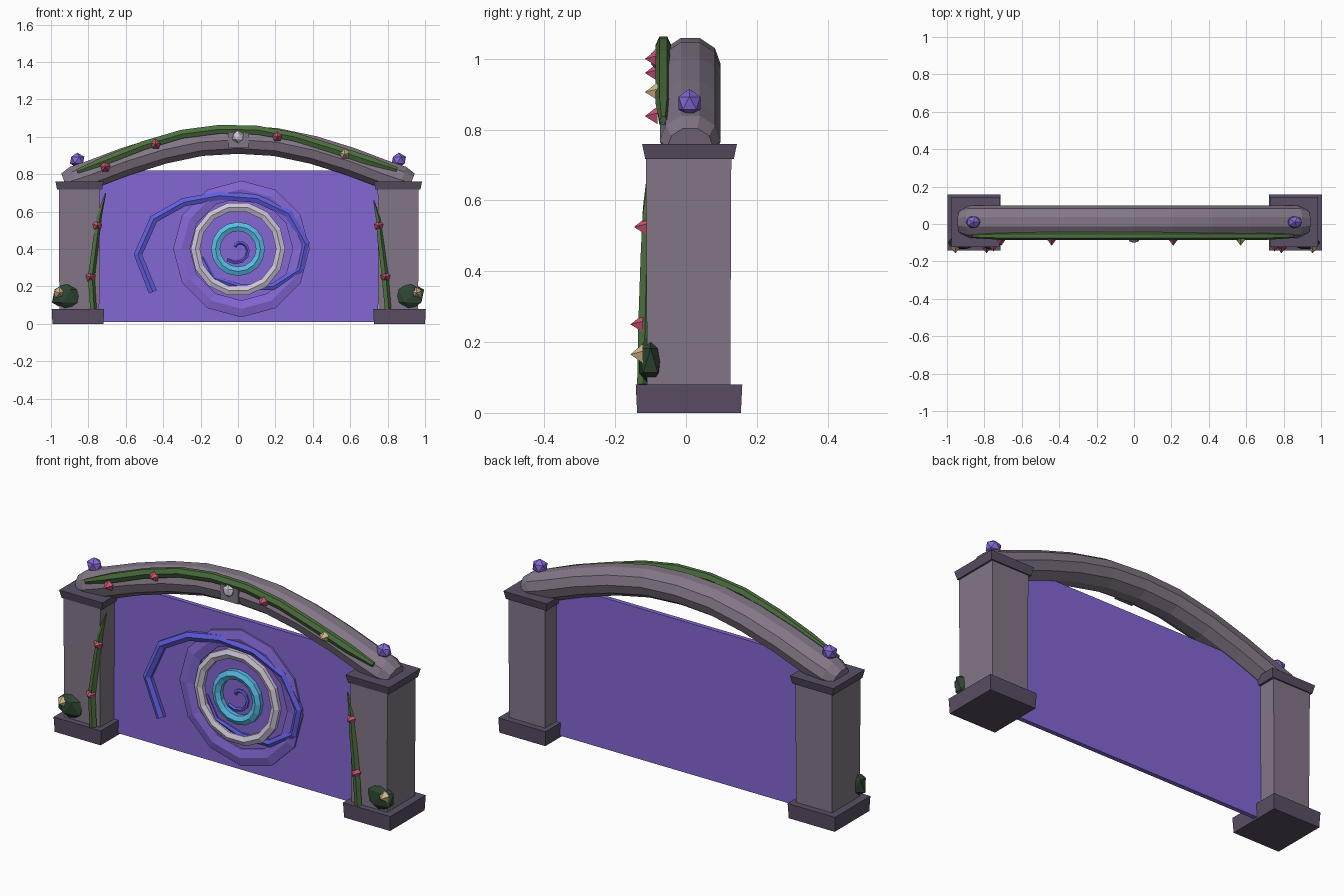
import bpy, bmesh, math
from mathutils import Vector, Matrix

cube = bpy.data.objects.get("Cube")
if cube:
    bpy.data.objects.remove(cube)


def material(name, rgb):
    lin = [(c / 255 / 12.92) if c < 11 else ((c / 255 + 0.055) / 1.055) ** 2.4 for c in rgb]
    m = bpy.data.materials.new(name)
    m.use_nodes = True
    m.diffuse_color = (*lin, 1)
    m.node_tree.nodes["Principled BSDF"].inputs["Base Color"].default_value = (*lin, 1)
    return m


STONE = material("stone", (131, 118, 134))
DARK = material("dark stone", (90, 78, 100))
PURPLE = material("portal purple", (132, 103, 212))
BLUE = material("swirl blue", (97, 93, 224))
WHITE = material("pale ring", (206, 197, 215))
CYAN = material("cyan ring", (88, 188, 230))
VINE = material("vine green", (76, 111, 62))
BUSH = material("bush green", (46, 70, 50))
PINK = material("pink bloom", (200, 83, 117))
CREAM = material("cream bloom", (212, 184, 138))


def finish(name, bm, mat):
    bmesh.ops.recalc_face_normals(bm, faces=bm.faces)
    mesh = bpy.data.meshes.new(name)
    bm.to_mesh(mesh)
    bm.free()
    mesh.materials.append(mat)
    ob = bpy.data.objects.new(name, mesh)
    bpy.context.collection.objects.link(ob)
    return ob


def box(name, mat, low, high, flare=0):
    """Box between two corners; the top can widen by flare."""
    bm = bmesh.new()
    bmesh.ops.create_cube(bm, size=1)
    low, high = Vector(low), Vector(high)
    for v in bm.verts:
        top = v.co.z > 0
        side = Vector((math.copysign(flare, v.co.x), math.copysign(flare, v.co.y), 0))
        v.co = (low + high) / 2 + v.co * (high - low) + (side if top else Vector())
    return finish(name, bm, mat)


def tube(name, mat, path, radii, sides=6, depth=1, closed=False):
    """Sweep a polygon along a path lying mostly in the xz plane."""
    bm = bmesh.new()
    pts = [Vector(p) for p in path]
    n = len(pts)
    rings = []
    for i, p in enumerate(pts):
        ahead = pts[(i + 1) % n] if closed else pts[min(i + 1, n - 1)]
        behind = pts[i - 1] if closed else pts[max(i - 1, 0)]
        t = ahead - behind
        across = Vector((-t.z, 0, t.x)).normalized()
        r = radii[i] if isinstance(radii, list) else radii
        ring = []
        for k in range(sides):
            a = math.tau * (k + 0.5) / sides
            ring.append(bm.verts.new(p + across * r * math.cos(a)
                                     + Vector((0, r * depth * math.sin(a), 0))))
        rings.append(ring)
    for i in range(n if closed else n - 1):
        a, b = rings[i], rings[(i + 1) % n]
        for k in range(sides):
            j = (k + 1) % sides
            bm.faces.new((a[k], a[j], b[j], b[k]))
    if not closed:
        bm.faces.new(rings[0])
        bm.faces.new(rings[-1])
    return finish(name, bm, mat)


def hoop(name, mat, x, z, major, minor, steps, y, depth):
    path = [(x + major * math.cos(math.tau * i / steps), y,
             z + major * math.sin(math.tau * i / steps)) for i in range(steps)]
    return tube(name, mat, path, minor, 6, depth, True)


def gem(name, mat, centre, size):
    bm = bmesh.new()
    bmesh.ops.create_icosphere(bm, subdivisions=1, radius=1)
    for v in bm.verts:
        v.co = Vector(centre) + v.co * Vector(size)
    return finish(name, bm, mat)


def bloom(name, mat, x, y, z, r=0.028):
    """Small cone flower pointing to the front."""
    bm = bmesh.new()
    bmesh.ops.create_cone(bm, cap_ends=True, segments=5, radius1=r, radius2=0, depth=0.036,
                          matrix=Matrix.Translation((x, y, z)) @ Matrix.Rotation(math.pi / 2, 4, 'X'))
    return finish(name, bm, mat)


# Pillars with bases, caps, crystals and bushes
for side, s, shift in (("left", 1, 0), ("right", -1, 0.008)):
    def span(a, b):
        return sorted((s * a + shift, s * b + shift))
    for part, mat, (x0, x1), (y0, y1), (z0, z1), flare in (
            ("base", DARK, span(0.727, 1.0), (-0.138, 0.155), (0, 0.08), -0.004),
            ("pillar", STONE, span(0.75, 0.963), (-0.11, 0.125), (0.07, 0.73), -0.003),
            ("cap", DARK, span(0.735, 0.975), (-0.115, 0.135), (0.717, 0.76), 0.009)):
        box(f"{side}_{part}", mat, (x0, y0, z0), (x1, y1, z1), flare)
    gem(f"{side}_crystal", PURPLE, (s * 0.86, 0.01, 0.875), (0.043, 0.036, 0.04))
    gem(f"{side}_bush", BUSH, (s * 0.919, -0.1, 0.148), (0.085, 0.039, 0.077))
    bloom(f"{side}_bush_bloom", CREAM, s * 0.955, -0.139, 0.165, 0.031)
    bloom(f"{side}_upper_bloom", PINK, s * 0.752, -0.129, 0.525)
    bloom(f"{side}_lower_bloom", PINK, s * 0.788, -0.139, 0.25)

# Arch beam
half = [(0.2, 0.972), (0.4, 0.93), (0.6, 0.868), (0.78, 0.8), (0.875, 0.768), (0.925, 0.75)]
profile = [(-x, z) for x, z in reversed(half)] + [(0, 0.984)] + half
widths = [0.06, 0.079] + [0.079] * 9 + [0.079, 0.06]
tube("arch", STONE, [(x, 0.012, z) for x, z in profile], widths, 10, 1.09)
box("keystone", STONE, (-0.05, -0.077, 0.94), (0.055, -0.05, 1.03))
gem("keystone_orb", WHITE, (0, -0.08, 1.0), (0.034, 0.022, 0.034))

# Vines on the arch and pillars
arch_vine = [(-0.86, 0.815), (-0.7, 0.877), (-0.5, 0.955), (-0.3, 1.014), (-0.1, 1.04),
             (0.1, 1.036), (0.3, 1.0), (0.5, 0.938), (0.7, 0.872), (0.85, 0.825)]
tube("arch_vine", VINE, [(x, -0.064, z) for x, z in arch_vine],
     [0.014] + [0.027] * 8 + [0.014], 6, 0.8)
for side, vine in (("right", [(-0.775, 0.08), (-0.786, 0.25), (-0.76, 0.45), (-0.742, 0.58), (-0.708, 0.7)]),
                   ("left", [(0.8, 0.08), (0.785, 0.25), (0.76, 0.45), (0.75, 0.56), (0.725, 0.66)])):
    tube(f"{side}_pillar_vine", VINE, [(x, -0.122 + 0.025 * z, z) for x, z in vine],
         [0.019, 0.02, 0.018, 0.015, 0.003], 5)
for i, (x, z, mat) in enumerate(((-0.71, 0.838, PINK), (-0.44, 0.96, PINK),
                                 (0.21, 1.0, PINK), (0.57, 0.906, CREAM))):
    bloom(f"arch_bloom_{i + 1}", mat, x, -0.098, z)

# Thin portal sheet with rings and swirl on its front
box("portal_sheet", PURPLE, (-0.75, 0.008, 0.01), (0.748, 0.032, 0.82))
hoop("outer_ring", PURPLE, 0.018, 0.4, 0.32, 0.052, 12, 0.009, 0.4)
hoop("middle_ring", WHITE, 0, 0.4, 0.228, 0.028, 14, 0.0, 0.8)
hoop("inner_ring", CYAN, 0, 0.4, 0.12, 0.028, 16, -0.002, 0.85)
swirl = [(-0.455, 0.17), (-0.535, 0.37), (-0.45, 0.56), (-0.29, 0.65), (-0.1, 0.685),
         (0.1, 0.67), (0.27, 0.59), (0.36, 0.43), (0.33, 0.29), (0.19, 0.2),
         (0.02, 0.195), (-0.13, 0.245), (-0.19, 0.36)]
tube("swirl_arm", BLUE, [(x, 0.0006 * i, z) for i, (x, z) in enumerate(swirl)],
     [0.026] * 9 + [0.022, 0.018, 0.014, 0.008], 6, 0.85)
core = [(0.02 + 0.007 * i, 2.6 - 0.55 * i) for i in range(10)]
tube("swirl_core", BLUE, [(r * math.cos(a), 0.005, 0.4 + r * math.sin(a)) for r, a in core], 0.01, 5)
